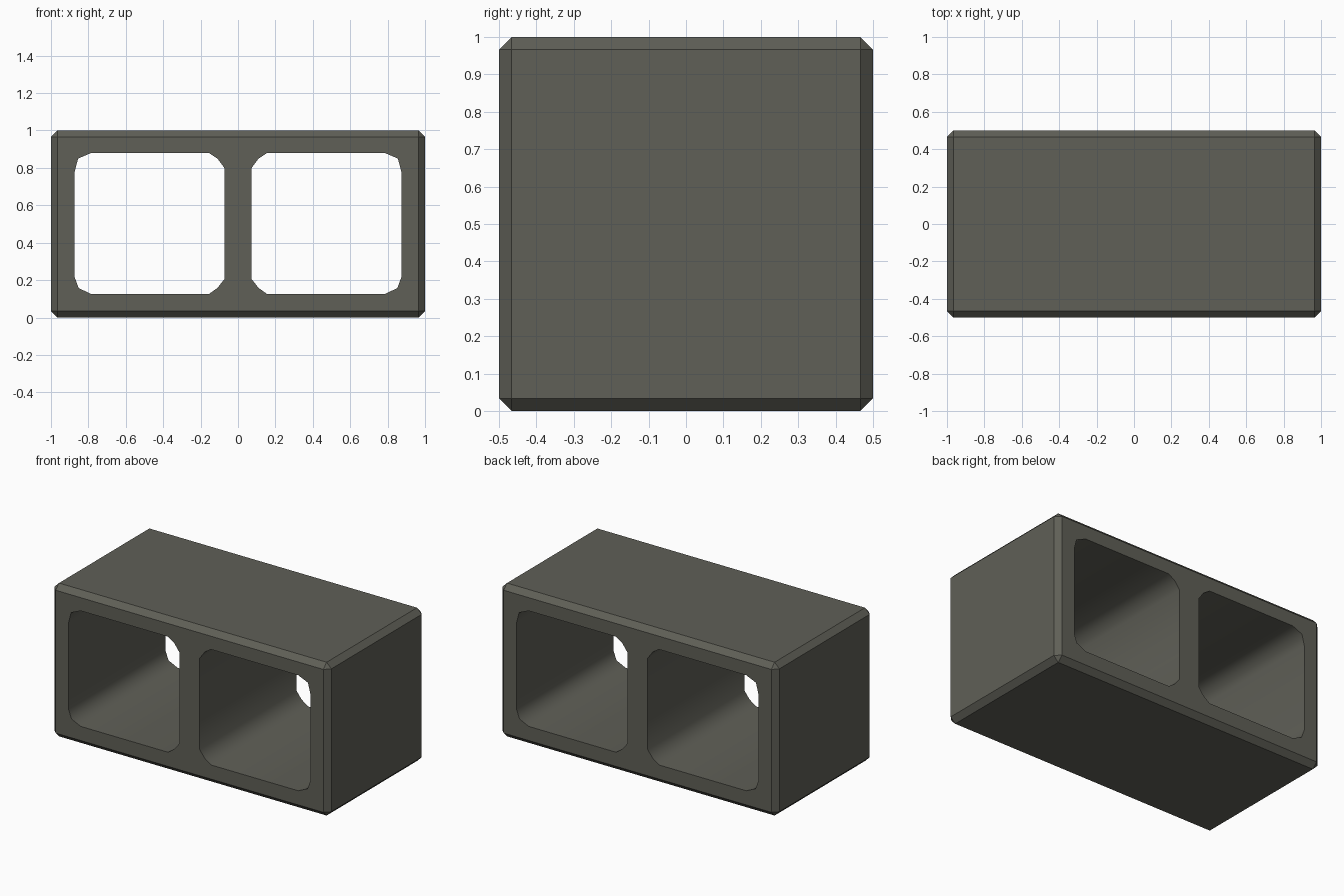
import bpy, bmesh

if "Cube" in bpy.data.objects:
    bpy.data.objects.remove(bpy.data.objects["Cube"])

concrete = bpy.data.materials.new("grey concrete")
concrete.diffuse_color = (0.115, 0.115, 0.095, 1)
concrete.use_nodes = True
concrete.node_tree.nodes["Principled BSDF"].inputs["Base Color"].default_value = concrete.diffuse_color


def make_object(name, bm):
    bmesh.ops.recalc_face_normals(bm, faces=bm.faces)
    mesh = bpy.data.meshes.new(name)
    bm.to_mesh(mesh)
    bm.free()
    obj = bpy.data.objects.new(name, mesh)
    bpy.context.collection.objects.link(obj)
    return obj


# Solid block with chamfered edges
bm = bmesh.new()
bmesh.ops.create_cube(bm, size=1)
for v in bm.verts:
    v.co = (v.co.x * 2, v.co.y, v.co.z + 0.5)
bmesh.ops.bevel(bm, geom=bm.edges[:], offset=0.034, segments=1, affect='EDGES')
block = make_object("concrete_block", bm)
block.data.materials.append(concrete)

# Hollow core outline (right side), rounded corners in two steps
core = [(0.155, 0.88), (0.11, 0.85), (0.073, 0.80),
        (0.073, 0.205), (0.11, 0.158), (0.155, 0.126),
        (0.785, 0.126), (0.852, 0.157), (0.873, 0.215),
        (0.873, 0.78), (0.855, 0.85), (0.785, 0.88)]

# Both cores, mirrored, as one cutter running front to back
bm = bmesh.new()
for side in (-1, 1):
    face = bm.faces.new([bm.verts.new((side * x, -0.7, z)) for x, z in core])
    ext = bmesh.ops.extrude_face_region(bm, geom=[face], use_keep_orig=True)
    for v in ext["geom"]:
        if isinstance(v, bmesh.types.BMVert):
            v.co.y = 0.7
cutter = make_object("core_cutter", bm)
cutter.hide_render = True
cutter.data.materials.append(concrete)

mod = block.modifiers.new("cores", 'BOOLEAN')
mod.object = cutter
mod.operation = 'DIFFERENCE'
mod.solver = 'EXACT'
bpy.context.view_layer.objects.active = block
bpy.ops.object.modifier_apply(modifier=mod.name)
bpy.data.objects.remove(cutter)

# Smooth core walls, flat outside
for p in block.data.polygons:
    c = p.center
    p.use_smooth = abs(c.x) < 0.9 and 0.1 < c.z < 0.9 and abs(p.normal.y) < 0.1
    p.material_index = 0
